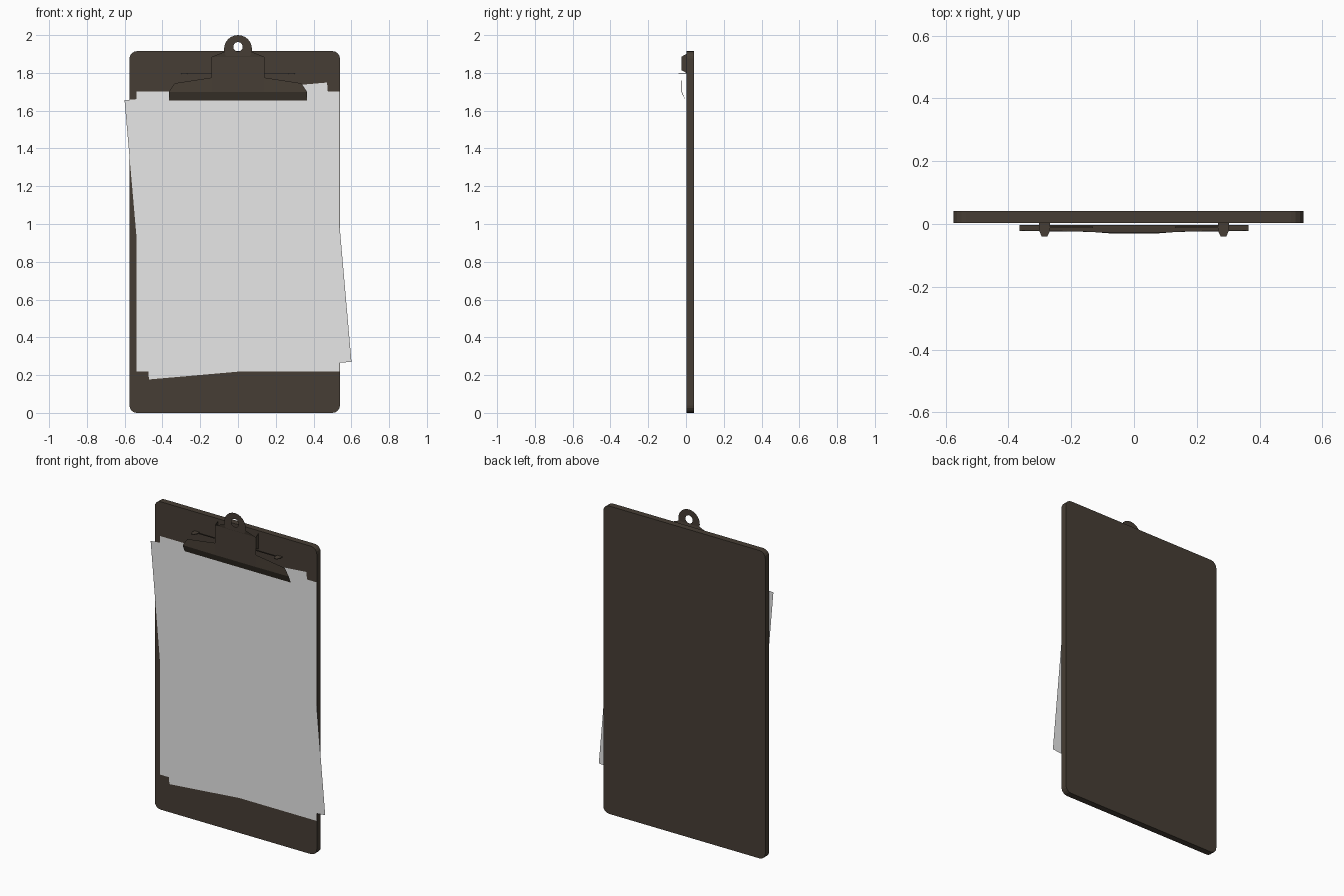
import bpy, bmesh, math

if "Cube" in bpy.data.objects:
    bpy.data.objects.remove(bpy.data.objects["Cube"])


def material(name, col):
    m = bpy.data.materials.new(name)
    m.diffuse_color = (*col, 1)
    m.use_nodes = True
    m.node_tree.nodes["Principled BSDF"].inputs["Base Color"].default_value = m.diffuse_color
    return m


BROWN = material("dark brown", (0.062, 0.048, 0.035))
PAPER = material("paper white", (0.8, 0.8, 0.8))


def make(name, faces, mat, solid=False):
    """Object from a list of polygons; open sheets are turned to the front."""
    bm = bmesh.new()
    for f in faces:
        bm.faces.new([bm.verts.new(p) for p in f])
    bmesh.ops.remove_doubles(bm, verts=bm.verts, dist=1e-5)
    bm.normal_update()
    if solid:
        bmesh.ops.recalc_face_normals(bm, faces=bm.faces)
    else:
        for f in bm.faces:
            if f.normal.y > 0.01:
                f.normal_flip()
    me = bpy.data.meshes.new(name)
    bm.to_mesh(me)
    bm.free()
    me.materials.append(mat)
    ob = bpy.data.objects.new(name, me)
    bpy.context.collection.objects.link(ob)
    return ob


def prism(name, a, b, mat):
    """Solid between two matching loops."""
    n = len(a)
    sides = [[a[i], a[(i + 1) % n], b[(i + 1) % n], b[i]] for i in range(n)]
    return make(name, [a, b] + sides, mat, True)


# board with rounded corners
X0, X1, Z0, Z1, R = -0.575, 0.54, 0.0, 1.915, 0.04
outline = []
for cx, cz, start in ((X1 - R, Z1 - R, 0), (X0 + R, Z1 - R, 90),
                      (X0 + R, Z0 + R, 180), (X1 - R, Z0 + R, 270)):
    for k in range(5):
        t = math.radians(start + k * 22.5)
        outline.append((cx + R * math.cos(t), cz + R * math.sin(t)))
prism("board", [(x, 0.003, z) for x, z in outline],
      [(x, 0.042, z) for x, z in outline], BROWN)


# two paper sheets, the second one turned a little
def sheet(name, cx, cz, angle, y):
    c, s = math.cos(angle), math.sin(angle)
    pts = []
    for u, v in ((-0.538, -0.742), (0.538, -0.742), (0.538, 0.742), (-0.538, 0.742)):
        pts.append((cx + u * c - v * s, y, cz + u * s + v * c))
    make(name, [pts], PAPER)


sheet("straight_sheet", 0, 0.96, 0, 0.001)
sheet("turned_sheet", 0, 0.963, math.radians(5), -0.001)

# clip shell: front sheet, sloping jaw lip, shoulders and body side walls
Y = -0.025
faces = [
    [(-0.14, Y, 1.70), (0.14, Y, 1.70), (0.14, Y, 1.885), (-0.14, Y, 1.885)],
    [(-0.365, -0.022, 1.70), (-0.14, Y, 1.70), (0.14, Y, 1.70), (0.365, -0.022, 1.70),
     (0.365, -0.003, 1.655), (-0.365, -0.003, 1.655)],
    [(-0.14, Y, 1.885), (0.14, Y, 1.885), (0.075, -0.03, 1.91), (-0.075, -0.03, 1.91)],
]
for s in (-1, 1):
    faces.append([(s * 0.14, Y, 1.70), (s * 0.365, -0.022, 1.70),
                  (s * 0.335, -0.02, 1.745), (s * 0.14, Y, 1.775)])
    faces.append([(s * 0.14, Y, 1.885), (s * 0.14, 0.002, 1.90),
                  (s * 0.14, 0.002, 1.80), (s * 0.14, Y, 1.815)])
make("clip", faces, BROWN)

# hanging ring, its lower edge cut off at the clip body
N = 24
ring = []
for i in range(N):
    q = []
    for j, r, cz in ((i, 0.074, 1.926), (i + 1, 0.074, 1.926),
                     (i + 1, 0.025, 1.938), (i, 0.025, 1.938)):
        t = 2 * math.pi * (j % N) / N
        q.append((r * math.cos(t), -0.03, max(1.89, cz + r * math.sin(t))))
    ring.append(q)
make("hanging_ring", ring, BROWN)

# spring wire with a tapered tab at each end
for s in (-1, 1):
    side = "right" if s > 0 else "left"
    lo, hi = 1.793, 1.797
    wire = [(s * 0.13, -0.012), (s * 0.29, -0.012), (s * 0.29, -0.008), (s * 0.13, -0.008)]
    tab = [(s * 0.267, 0.003), (s * 0.303, 0.003), (s * 0.303, -0.02),
           (s * 0.294, -0.04), (s * 0.276, -0.04), (s * 0.267, -0.02)]
    for name, loop in (("spring_wire_", wire), ("spring_tab_", tab)):
        prism(name + side, [(x, y, lo) for x, y in loop],
              [(x, y, hi) for x, y in loop], BROWN)
